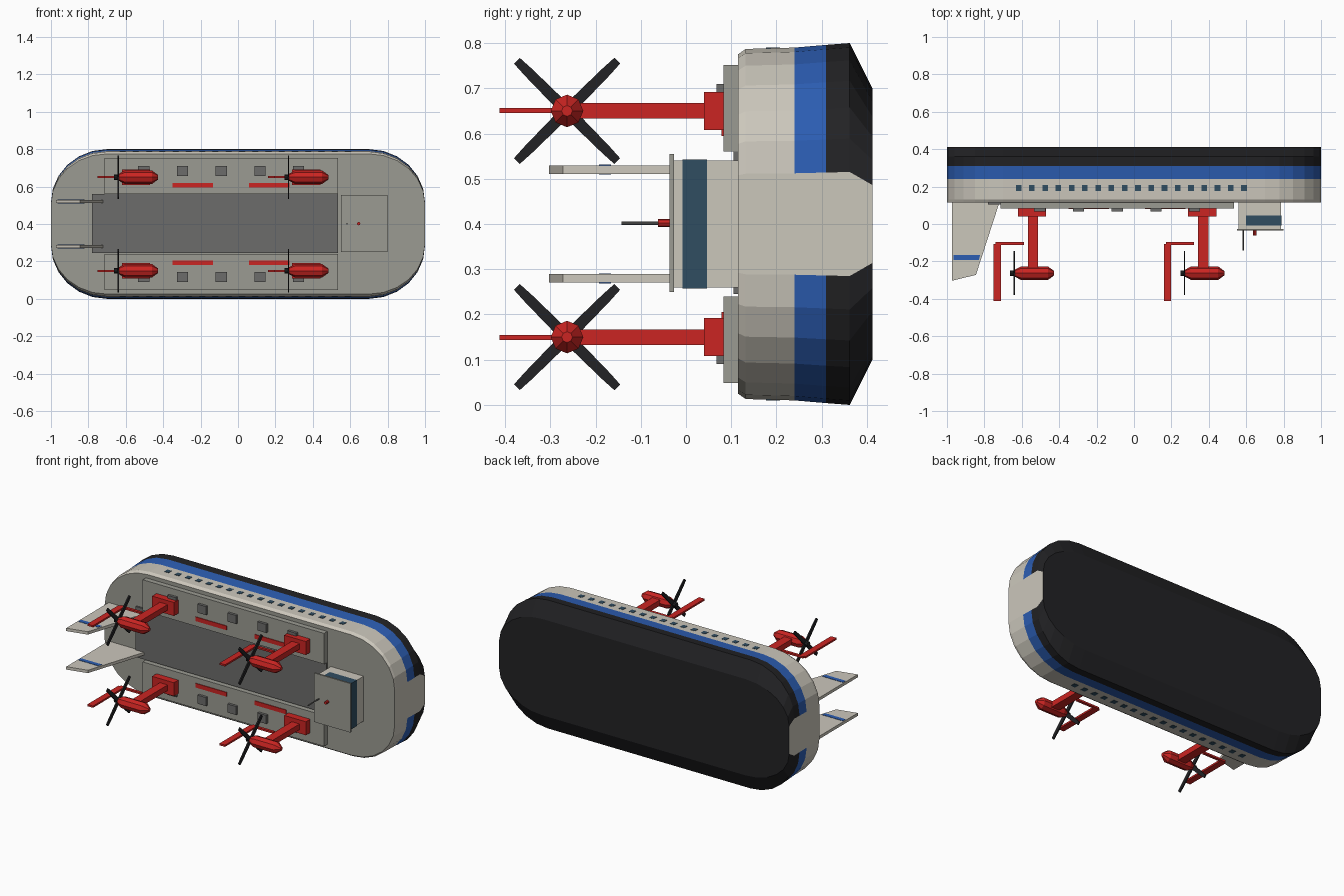
import bpy, bmesh, math
from mathutils import Matrix, Vector

if "Cube" in bpy.data.objects:
    bpy.data.objects.remove(bpy.data.objects["Cube"])


def material(name, rgb):
    m = bpy.data.materials.new(name)
    m.diffuse_color = (*rgb, 1)
    m.use_nodes = True
    m.node_tree.nodes["Principled BSDF"].inputs["Base Color"].default_value = m.diffuse_color
    return m


CREAM = material("cream", (0.60, 0.57, 0.50))
GREY = material("deck_grey", (0.33, 0.33, 0.29))
DARK = material("dark_grey", (0.15, 0.15, 0.145))
BLACK = material("black", (0.016, 0.016, 0.018))
BLUE = material("blue", (0.025, 0.11, 0.45))
RED = material("red", (0.60, 0.018, 0.016))
GLASS = material("glass", (0.03, 0.075, 0.12))
MID = 0.4  # height of the mirror plane


def finish(name, bm, *mats):
    bmesh.ops.recalc_face_normals(bm, faces=bm.faces)
    me = bpy.data.meshes.new(name)
    bm.to_mesh(me)
    bm.free()
    for m in mats:
        me.materials.append(m)
    ob = bpy.data.objects.new(name, me)
    bpy.context.collection.objects.link(ob)
    return ob


def add_box(bm, x, y, z):
    """Box from (min, max) pairs."""
    size = [b - a for a, b in (x, y, z)]
    mid = [(a + b) / 2 for a, b in (x, y, z)]
    bmesh.ops.create_cube(bm, size=1, matrix=Matrix.Translation(mid) @ Matrix.Diagonal((*size, 1)))


def boxes(name, mat, *specs):
    bm = bmesh.new()
    for s in specs:
        add_box(bm, *s)
    return finish(name, bm, mat)


def prism(name, mat, pts, z0, z1):
    """Extrude an (x, y) outline from z0 to z1."""
    bm = bmesh.new()
    f = bm.faces.new([bm.verts.new((x, y, z0)) for x, y in pts])
    r = bmesh.ops.extrude_face_region(bm, geom=[f])
    bmesh.ops.translate(bm, verts=[v for v in r["geom"] if isinstance(v, bmesh.types.BMVert)], vec=(0, 0, z1 - z0))
    return finish(name, bm, mat)


def loft(bm, rings, mat_of=lambda i, k: 0, cap_mats=(0, 0)):
    vs = [[bm.verts.new(p) for p in r] for r in rings]
    n = len(vs[0])
    for i in range(len(vs) - 1):
        for k in range(n):
            f = bm.faces.new((vs[i][k], vs[i][(k + 1) % n], vs[i + 1][(k + 1) % n], vs[i + 1][k]))
            f.material_index = mat_of(i, k)
    for r, m in ((vs[0], cap_mats[0]), (vs[-1], cap_mats[1])):
        bm.faces.new(r).material_index = m


def rod(name, mat, x, z, y0, y1, r, sides=8):
    bm = bmesh.new()
    loft(bm, [[(x + r * math.cos(a), y, z + r * math.sin(a)) for a in
               [2 * math.pi * k / sides for k in range(sides)]] for y in (y0, y1)])
    return finish(name, bm, mat)


def mirrored(ob):
    """Mirror across the craft's centre plane."""
    bm = bmesh.new()
    bm.from_mesh(ob.data)
    r = bmesh.ops.duplicate(bm, geom=bm.verts[:] + bm.edges[:] + bm.faces[:])
    for v in (g for g in r["geom"] if isinstance(g, bmesh.types.BMVert)):
        v.co.z = 2 * MID - v.co.z
    bmesh.ops.recalc_face_normals(bm, faces=bm.faces)
    bm.to_mesh(ob.data)
    bm.free()
    return ob


# Hull and skirt: rounded rectangle lofted along y, flat grey patch at both ends
SEG, RX, RZ = 6, 0.3, 0.285
quarter = [(1 - RX + RX * math.cos(a), 0.4 - RZ + RZ * math.sin(a))
           for a in [math.pi / 2 * k / SEG for k in range(SEG + 1)]]
outline = (quarter + [(-x, z) for x, z in reversed(quarter)]
           + [(-x, -z) for x, z in quarter] + [(x, -z) for x, z in reversed(quarter)])
levels = [(0.115, 0.375), (0.132, 0.387), (0.24, 0.39), (0.31, 0.396), (0.362, 0.4), (0.412, 0.3)]
band = [0, 0, 1, 2, 2]
n = len(outline)
end_faces = (n // 2 - 1, n - 1)
bm = bmesh.new()
loft(bm, [[(x, y, MID + z * h / 0.4) for x, z in outline] for y, h in levels],
     lambda i, k: 0 if k in end_faces else band[i], (3, 2))
finish("hull_and_skirt", bm, CREAM, BLUE, BLACK, GREY)

# Deck and side cabins
boxes("centre_deck", DARK, ((-0.78, 0.535), (0.105, 0.12), (0.245, 0.56)))
mirrored(boxes("side_cabins", GREY, ((-0.715, 0.535), (0.083, 0.12), (0.56, 0.752))))
mirrored(boxes("roof_vents", DARK, *[((x - 0.03, x + 0.03), (0.067, 0.09), (0.657, 0.71))
                                     for x in [-0.504 + 0.207 * i for i in range(5)]]))
mirrored(boxes("roof_stripes", RED, *[((x, x + 0.215), (0.079, 0.09), (0.594, 0.62)) for x in (-0.35, 0.06)]))
mirrored(boxes("side_windows", GLASS, *[((x - 0.015, x + 0.015), (0.177, 0.208), (0.78, 0.7905))
                                        for x in [-0.617 + 0.0709 * i for i in range(18)]]))

# Control cabin
boxes("control_cabin", CREAM, ((0.56, 0.785), (-0.03, 0.12), (0.26, 0.54)))
boxes("control_cabin_windows", GLASS, ((0.6, 0.788), (-0.008, 0.046), (0.257, 0.543)))
boxes("control_cabin_roof", GREY, ((0.55, 0.8), (-0.036, -0.026), (0.25, 0.555)))
rod("mast", DARK, 0.583, 0.402, -0.143, -0.03, 0.004)
rod("beacon", RED, 0.645, 0.402, -0.062, -0.03, 0.009)

# Tail fins with stripes
mirrored(prism("tail_fins", CREAM, [(-0.972, 0.12), (-0.718, 0.12), (-0.845, -0.272), (-0.972, -0.303)], 0.511, 0.529))
mirrored(prism("tail_fin_stripes", BLUE, [(-0.966, -0.166), (-0.822, -0.166), (-0.83, -0.192), (-0.966, -0.192)],
               0.509, 0.531))


# Propeller units
AY, AZ = -0.263, 0.65
for label, dx in (("rear", 0), ("front", 0.91)):
    mirrored(boxes(label + "_pylons", RED,
                   ((dx - 0.62, dx - 0.47), (0.04, 0.09), (0.608, 0.692)),
                   ((dx - 0.567, dx - 0.513), (AY, 0.05), (0.633, 0.668))))
    bm = bmesh.new()
    loft(bm, [[(dx + x, AY + r * math.cos(a), AZ + r * math.sin(a)) for a in
               [math.pi / 4 * k for k in range(8)]]
              for x, r in ((-0.64, 0.017), (-0.605, 0.036), (-0.46, 0.036), (-0.427, 0.012))])
    mirrored(finish(label + "_nacelles", bm, RED))
    bm = bmesh.new()
    loft(bm, [[(dx + x, AY + 0.015 * math.cos(a), AZ + 0.015 * math.sin(a)) for a in
               [math.pi / 4 * k for k in range(8)]] for x in (-0.662, -0.63)])
    for k in range(4):
        rot = Matrix.Rotation(math.pi / 4 + math.pi / 2 * k, 3, 'X')
        loft(bm, [[Vector((dx - 0.64, AY, AZ)) + rot @ Vector((sx * 0.004, sy * w, d))
                   for sx, sy in ((-1, -1), (1, -1), (1, 1), (-1, 1))]
                  for d, w in ((0.005, 0.013), (0.12, 0.011), (0.157, 0.009))])
    mirrored(finish(label + "_propellers", bm, BLACK))
    mirrored(boxes(label + "_rudders", RED,
                   ((dx - 0.75, dx - 0.711), (-0.412, -0.107), (0.645, 0.656)),
                   ((dx - 0.74, dx - 0.588), (-0.113, -0.096), (0.645, 0.656))))
